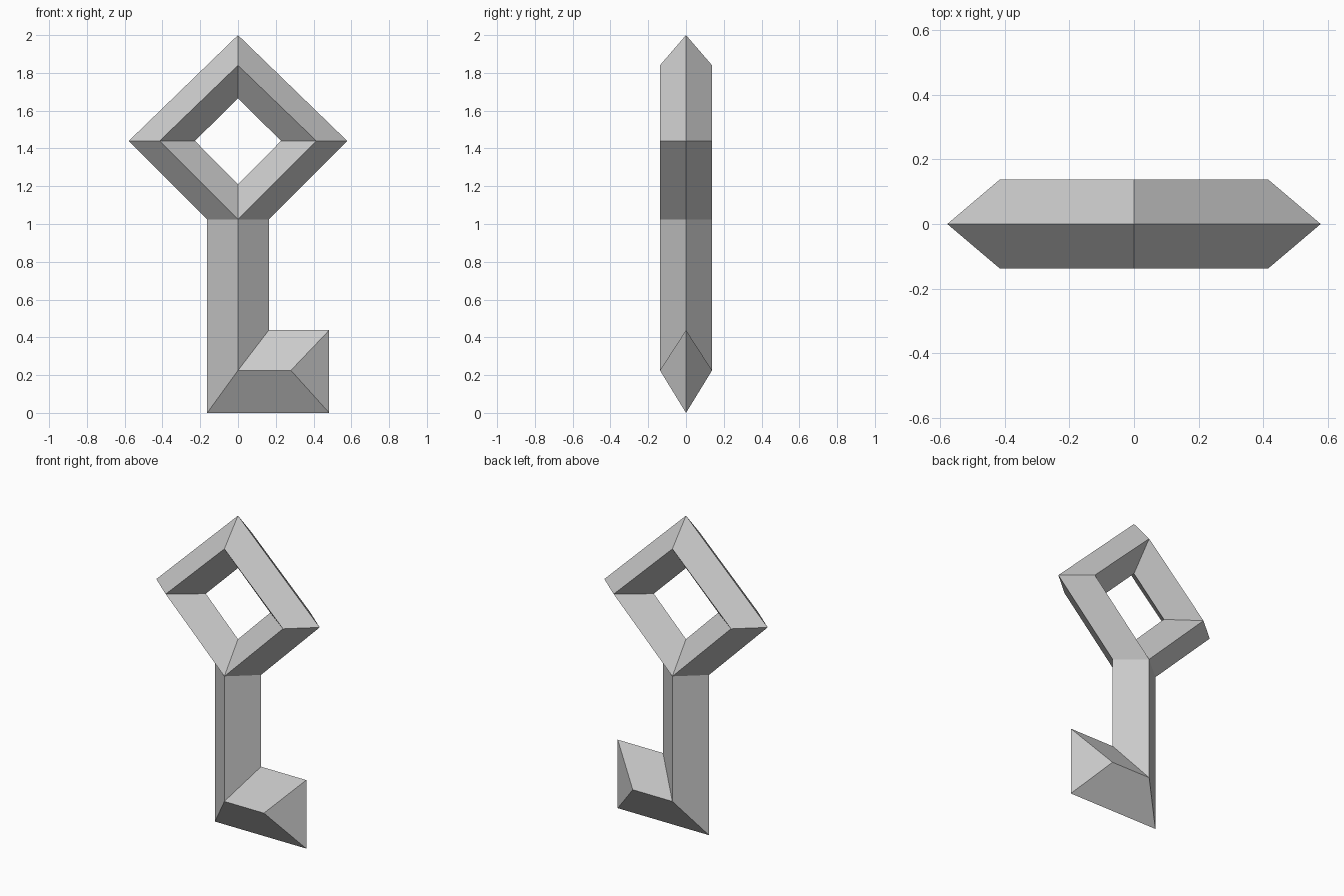
import bpy
import bmesh

cube = bpy.data.objects.get("Cube")
if cube:
    bpy.data.objects.remove(cube, do_unlink=True)

DEPTH = 0.138   # ridge height in front of the centre plane
HALF = 0.163    # half width of the bar
NECK = 1.025    # where the shaft meets the bow
MID = 1.44      # height of the bow centre

grey = bpy.data.materials.new("plain grey")
grey.use_nodes = True
colour = (0.6, 0.6, 0.6, 1)
grey.diffuse_color = colour
grey.node_tree.nodes["Principled BSDF"].inputs["Base Color"].default_value = colour


def bevelled_part(name, outer, ridge, inner, cap=False):
    """Front half of a rhombic bar: two strips meeting on a ridge, mirrored to the back."""
    bm = bmesh.new()
    rails = [[bm.verts.new((x, y, z)) for x, z in pts]
             for pts, y in ((outer, 0), (ridge, -DEPTH), (inner, 0))]
    for a, b in zip(rails, rails[1:]):
        for i in range(len(a) - 1):
            bm.faces.new((a[i], a[i + 1], b[i + 1], b[i]))
    if cap:
        bm.faces.new([rail[-1] for rail in rails])
    bmesh.ops.remove_doubles(bm, verts=bm.verts, dist=0.0001)
    # Every face of the front half looks towards -y
    bm.normal_update()
    for face in bm.faces:
        if face.normal.y > 0:
            face.normal_flip()
    mesh = bpy.data.meshes.new(name)
    bm.to_mesh(mesh)
    bm.free()
    mesh.materials.append(grey)
    obj = bpy.data.objects.new(name, mesh)
    bpy.context.collection.objects.link(obj)
    mirror = obj.modifiers.new("front to back", "MIRROR")
    mirror.use_axis = (False, True, False)
    return obj


def diamond(width, top, bottom, gap=0):
    """Diamond path starting and ending at the bottom, optionally open there."""
    return [(-gap, bottom), (-width, MID), (0, top), (width, MID), (gap, bottom)]


# Diamond-shaped bow, open below where the shaft joins
bevelled_part("bow", diamond(0.578, 2.0, NECK, HALF),
              diamond(0.415, 1.84, NECK), diamond(0.228, 1.665, 1.21))

# Straight shaft, mitred at the foot
bevelled_part("shaft", [(-HALF, NECK), (-HALF, 0)],
              [(0, NECK), (0, 0.225)], [(HALF, NECK), (HALF, 0.438)])

# Single tooth turning to the left, with a pointed-in end
bevelled_part("tooth", [(-HALF, 0), (0.483, 0)],
              [(0, 0.225), (0.28, 0.225)], [(HALF, 0.438), (0.483, 0.438)], cap=True)
